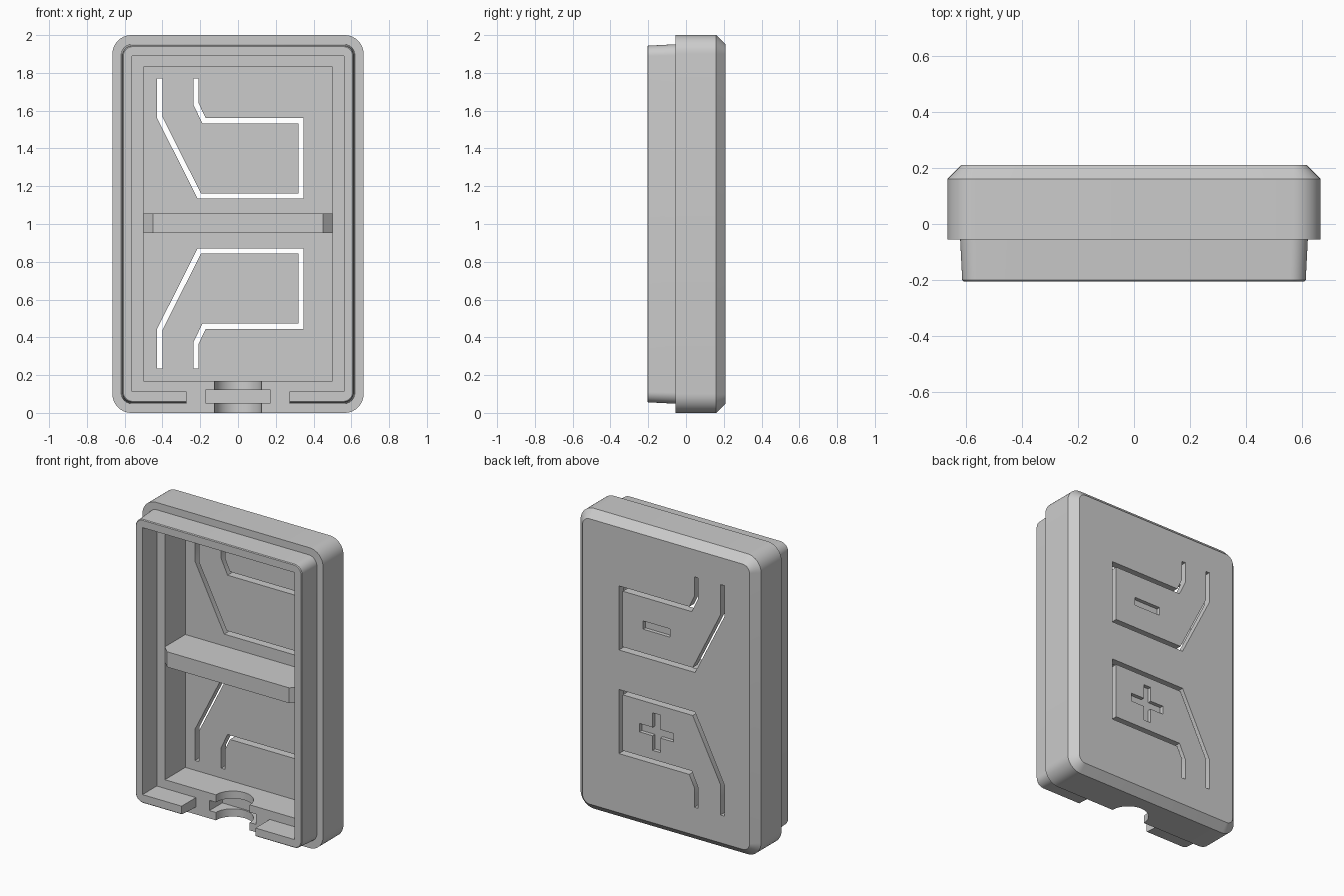
import bpy, bmesh, math
from mathutils import Vector

if "Cube" in bpy.data.objects:
    bpy.data.objects.remove(bpy.data.objects["Cube"], do_unlink=True)

# Single plastic colour
GREY = (0.6, 0.6, 0.6, 1)
plastic = bpy.data.materials.new("grey plastic")
plastic.use_nodes = True
plastic.diffuse_color = GREY
plastic.node_tree.nodes["Principled BSDF"].inputs["Base Color"].default_value = GREY

MID = 1.0      # height of the case centre
RIM = -0.055   # front plane of the case rim
FLOOR = 0.16   # inner face of the back panel
BACK = 0.21    # outer face of the back panel


def loft(name, rings):
    """Closed solid through rings of equal point count, capped at both ends."""
    bm = bmesh.new()
    loops = [[bm.verts.new(p) for p in ring] for ring in rings]
    for a, b in zip(loops, loops[1:]):
        for i in range(len(a)):
            j = (i + 1) % len(a)
            bm.faces.new((a[i], a[j], b[j], b[i]))
    bm.faces.new(loops[0][::-1])
    bm.faces.new(loops[-1])
    bmesh.ops.recalc_face_normals(bm, faces=bm.faces)
    mesh = bpy.data.meshes.new(name)
    bm.to_mesh(mesh)
    bm.free()
    mesh.materials.append(plastic)
    obj = bpy.data.objects.new(name, mesh)
    bpy.context.collection.objects.link(obj)
    return obj


def rounded_ring(w, h, r, y, steps=10):
    """Rounded rectangle of half sizes w, h in the plane y."""
    pts = []
    for k, (sx, sz) in enumerate([(1, 1), (-1, 1), (-1, -1), (1, -1)]):
        for i in range(steps + 1):
            a = math.pi / 2 * (k + i / steps)
            pts.append((sx * (w - r) + r * math.cos(a), y,
                        MID + sz * (h - r) + r * math.sin(a)))
    return pts


def prism(name, outline, y0, y1):
    """Extrude an (x, z) outline along y."""
    return loft(name, [[(x, y, z) for x, z in outline] for y in (y0, y1)])


def box(name, x0, x1, y0, y1, z0, z1):
    return prism(name, [(x0, z0), (x1, z0), (x1, z1), (x0, z1)], y0, y1)


def stroke(path, width):
    """Mitred outline of constant width around an open (x, z) path."""
    pts = [Vector(p) for p in path]
    left, right = [], []
    for i, p in enumerate(pts):
        d0 = (p - pts[i - 1]).normalized() if i else (pts[1] - p).normalized()
        d1 = (pts[i + 1] - p).normalized() if i < len(pts) - 1 else d0
        n0, n1 = Vector((-d0.y, d0.x)), Vector((-d1.y, d1.x))
        m = (n0 + n1).normalized()
        m *= width / 2 / m.dot(n0)
        left.append(p + m)
        right.append(p - m)
    return [tuple(p) for p in left + right[::-1]]


def cut(target, *cutters):
    """Subtract the cutters from the target and remove them."""
    for c in cutters:
        mod = target.modifiers.new("cut", 'BOOLEAN')
        mod.operation = 'DIFFERENCE'
        mod.solver = 'EXACT'
        mod.object = c
        graph = bpy.context.evaluated_depsgraph_get()
        mesh = bpy.data.meshes.new_from_object(target.evaluated_get(graph))
        target.modifiers.clear()
        target.data = mesh
        bpy.data.objects.remove(c, do_unlink=True)


# Case with a chamfered back and a deep pocket
case = loft("case", [rounded_ring(0.665, 1, 0.1, RIM),
                     rounded_ring(0.665, 1, 0.1, FLOOR),
                     rounded_ring(0.615, 0.95, 0.05, BACK)])
cut(case, box("pocket", -0.5, 0.5, -0.3, FLOOR, 0.17, 1.83))

# Cable channel through the bottom wall, with a wider slot for a strain relief
circle = [(0.125 * math.cos(a), RIM + 0.125 * math.sin(a))
          for a in (math.tau * i / 48 for i in range(48))]
channel = loft("channel", [[(x, y, z) for x, y in circle] for z in (-0.1, 0.25)])
cut(case, channel, box("relief_slot", -0.172, 0.172, -0.3, 0.08, 0.052, 0.12))

# Button flaps: a slit through the back panel, mirrored top to bottom
slit = [(-0.415, 1.77), (-0.415, 1.565), (-0.205, 1.148), (0.333, 1.148),
        (0.333, 1.547), (-0.18, 1.547), (-0.222, 1.635), (-0.222, 1.77)]
for path in (slit, [(x, 2.005 - z) for x, z in slit]):
    cut(case, prism("slit", stroke(path, 0.028), 0.1, 0.3))

# Engraved minus and plus marks on the outside of the flaps
MARK_X, ENGRAVE = 0.07, BACK - 0.025
cut(case, box("minus", MARK_X - 0.1, MARK_X + 0.1, ENGRAVE, 0.3, 1.32, 1.375))
a, b, zc = 0.028, 0.125, 0.657
arms = [(a, a), (a, b), (-a, b), (-a, a), (-b, a), (-b, -a),
        (-a, -a), (-a, -b), (a, -b), (a, -a), (b, -a), (b, a)]
cut(case, prism("plus", [(MARK_X + x, zc + z) for x, z in arms], ENGRAVE, 0.3))

# Tapered lip around the opening, with a gap above the cable channel
lip = loft("lip", [rounded_ring(0.62, 0.952, 0.06, RIM + 0.01),
                   rounded_ring(0.612, 0.944, 0.055, -0.2),
                   rounded_ring(0.607, 0.939, 0.05, -0.205)])
cut(lip, box("opening", -0.56, 0.56, -0.4, 0.2, 0.112, 1.89),
    box("cable_gap", -0.272, 0.272, -0.4, 0.2, -0.1, 0.3))

# Cross bar between the two halves, with bevelled front ends
bar = [(-0.505, FLOOR + 0.01), (-0.505, RIM), (-0.45, RIM - 0.05),
       (0.45, RIM - 0.05), (0.505, RIM), (0.505, FLOOR + 0.01)]
bar = [(max(-0.5, min(0.5, x)), y) for x, y in bar]
cross_bar = loft("cross_bar", [[(x, y, z) for x, y in bar] for z in (0.953, 1.055)])

# Smooth the rounded corners, keep edges sharp
bpy.ops.object.select_all(action='DESELECT')
for obj in (case, lip, cross_bar):
    obj.select_set(True)
bpy.context.view_layer.objects.active = case
bpy.ops.object.shade_smooth_by_angle(angle=math.radians(30))
